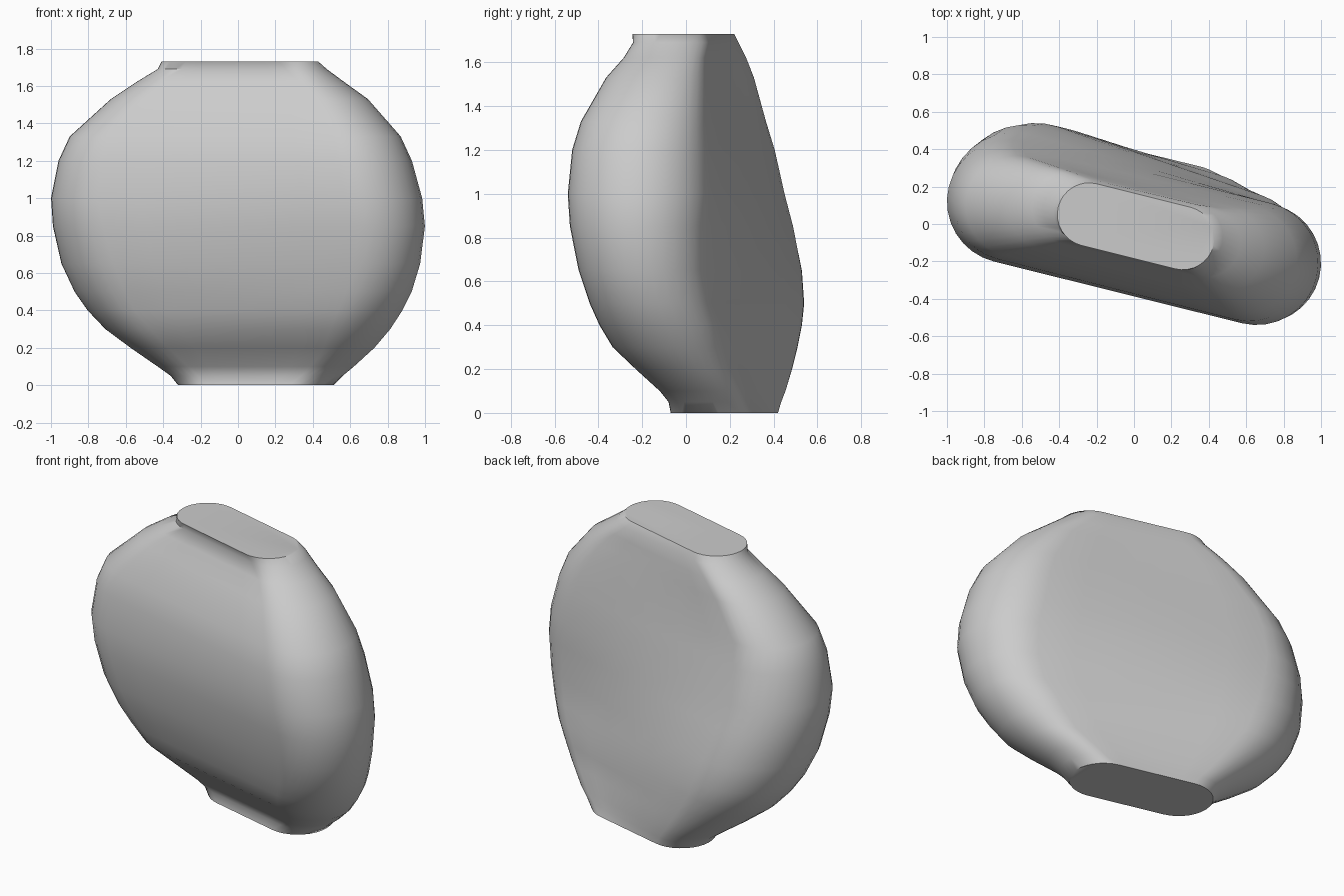
import bpy
import bmesh
from math import acos, atan2, cos, pi, sin
from mathutils import Vector

default_cube = bpy.data.objects.get("Cube")
if default_cube:
    bpy.data.objects.remove(default_cube, do_unlink=True)


def make_material(name, colour):
    material = bpy.data.materials.new(name)
    material.use_nodes = True
    material.diffuse_color = colour
    material.node_tree.nodes["Principled BSDF"].inputs["Base Color"].default_value = colour
    return material


# Each level: height, extents (left, right, front, back), radii of the two ends
LEVELS = [
    (0, -.32, .51, -.07, .42, .19, .19),
    (.05, -.36, .56, -.08, .435, .19, .18),
    (.1, -.43, .62, -.12, .455, .21, .19),
    (.2, -.575, .73, -.23, .485, .26, .22),
    (.3, -.71, .815, -.335, .51, .31, .26),
    (.4, -.805, .88, -.395, .53, .33, .28),
    (.5, -.875, .93, -.44, .54, .35, .285),
    (.65, -.945, .975, -.49, .53, .36, .3),
    (.85, -.99, 1, -.53, .49, .35, .32),
    (1, -1, .985, -.54, .45, .33, .33),
    (1.2, -.96, .93, -.52, .405, .3, .315),
    (1.33, -.9, .87, -.48, .365, .27, .29),
    (1.53, -.68, .695, -.365, .31, .22, .23),
    (1.62, -.545, .57, -.285, .275, .19, .19),
    (1.69, -.43, .475, -.242, .24, .17, .175),
    (1.73, -.41, .43, -.245, .22, .17, .17),
]
ARC_STEPS = 16
SIDE_STEPS = 6


def slot_ring(height, left, right, front, back, left_radius, right_radius):
    """Two round ends joined by their outer tangents, inside the given extents."""
    left_centre = Vector((left + left_radius, back - left_radius, height))
    right_centre = Vector((right - right_radius, front + right_radius, height))
    axis = right_centre - left_centre
    turn = atan2(axis.y, axis.x)
    spread = acos((left_radius - right_radius) / axis.length)

    def arc(centre, radius, start, end):
        angles = [start + (end - start) * i / ARC_STEPS for i in range(ARC_STEPS + 1)]
        return [centre + radius * Vector((cos(a), sin(a), 0)) for a in angles]

    def side(start, end):
        return [start.lerp(end, i / SIDE_STEPS) for i in range(1, SIDE_STEPS)]

    right_end = arc(right_centre, right_radius, turn - spread, turn + spread)
    left_end = arc(left_centre, left_radius, turn + spread, turn + 2 * pi - spread)
    return (right_end + side(right_end[-1], left_end[0])
            + left_end + side(left_end[-1], right_end[0]))


# Bulging body lofted through the slot sections, with flat caps
bm = bmesh.new()
rings = [[bm.verts.new(point) for point in slot_ring(*level)] for level in LEVELS]
for lower, upper in zip(rings, rings[1:]):
    count = len(lower)
    for i in range(count):
        j = (i + 1) % count
        bm.faces.new((lower[i], lower[j], upper[j], upper[i]))
bm.faces.new(list(reversed(rings[0])))
bm.faces.new(rings[-1])
bmesh.ops.recalc_face_normals(bm, faces=bm.faces)

mesh = bpy.data.meshes.new("rounded_body")
bm.to_mesh(mesh)
bm.free()
mesh.materials.append(make_material("light grey", (.6, .6, .6, 1)))
body = bpy.data.objects.new("rounded_body", mesh)
bpy.context.collection.objects.link(body)

# Smooth sides, crisp cap rims
bpy.ops.object.select_all(action="DESELECT")
body.select_set(True)
bpy.context.view_layer.objects.active = body
bpy.ops.object.shade_smooth_by_angle(angle=pi / 4)
